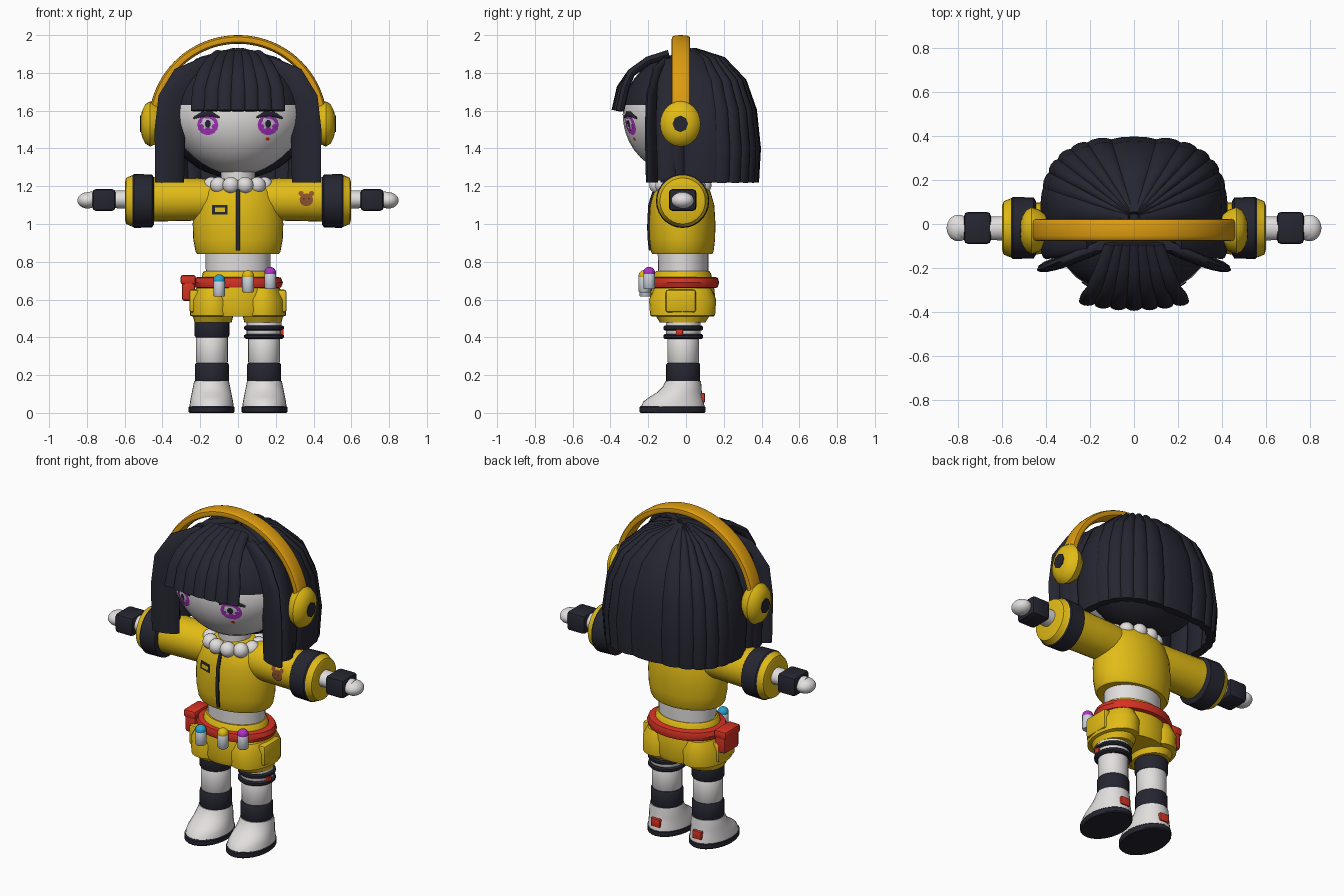
import bpy, bmesh
from math import sin, cos, pi, radians, copysign
from mathutils import Vector, Matrix
from mathutils.bvhtree import BVHTree

if "Cube" in bpy.data.objects:
    bpy.data.objects.remove(bpy.data.objects["Cube"])

COLOURS = {
    "navy": (.019, .019, .031), "yellow": (.76, .5, .008), "orange": (.72, .33, .005),
    "white": (.76, .73, .73), "red": (.68, .032, .017), "purple": (.43, .032, .56),
    "blue": (.021, .37, .64), "brown": (.28, .09, .026), "pale_grey": (.6, .64, .7),
}
MATS = {}
for key, rgb in COLOURS.items():
    m = bpy.data.materials.new(key)
    m.use_nodes = True
    m.diffuse_color = (*rgb, 1)
    m.node_tree.nodes["Principled BSDF"].inputs["Base Color"].default_value = (*rgb, 1)
    MATS[key] = m
made = []


def finish(name, bm, mats, fix=True):
    """Turn a bmesh into an object with the named materials."""
    if fix:
        bmesh.ops.recalc_face_normals(bm, faces=bm.faces)
    me = bpy.data.meshes.new(name)
    bm.to_mesh(me)
    bm.free()
    for key in mats:
        me.materials.append(MATS[key])
    ob = bpy.data.objects.new(name, me)
    bpy.context.collection.objects.link(ob)
    made.append(ob)
    return ob


def skin_rings(name, rings, mats, pick=lambda i: 0):
    """Bridge closed rings of points and cap both ends."""
    bm = bmesh.new()
    loops = [[bm.verts.new(p) for p in ring] for ring in rings]
    n = len(loops[0])
    bm.faces.new(loops[0]).material_index = pick(0)
    for i, (a, b) in enumerate(zip(loops, loops[1:])):
        for k in range(n):
            f = bm.faces.new((a[k], a[(k + 1) % n], b[(k + 1) % n], b[k]))
            f.material_index = pick(i)
    bm.faces.new(loops[-1]).material_index = pick(len(rings) - 2)
    return finish(name, bm, mats)


def stack(name, mats, rings, at=(0, 0, 0), side=0, pick=lambda i: 0, n=28):
    """Stacked ellipses (height, rx, ry, y shift); side=+-1 lays them along x."""
    out = []
    for h, rx, ry, *shift in rings:
        cy = shift[0] if shift else 0
        ring = []
        for k in range(n):
            a, b = rx * cos(2 * pi * k / n), ry * sin(2 * pi * k / n) + cy
            p = (side * h, b, a) if side else (a, b, h)
            ring.append(Vector(p) + Vector(at))
        out.append(ring)
    return skin_rings(name, out, mats, pick)


def strand(name, mat, path, sides, widths, depth, power=1, n=12):
    """Sweep a lens section along a path."""
    path = [Vector(p) for p in path]
    rings = []
    for i, p in enumerate(path):
        tangent = path[min(i + 1, len(path) - 1)] - path[max(i - 1, 0)]
        side = Vector(sides).normalized()
        out = tangent.cross(side).normalized()
        ring = []
        for k in range(n):
            c, s = cos(2 * pi * k / n), sin(2 * pi * k / n)
            c, s = copysign(abs(c) ** power, c), copysign(abs(s) ** power, s)
            ring.append(p + side * c * widths[i] / 2 + out * s * depth / 2)
        rings.append(ring)
    return skin_rings(name, rings, [mat])


def ball(name, mat, at, r):
    bm = bmesh.new()
    mx = Matrix.Translation(at) @ Matrix.Diagonal((*r, 1))
    bmesh.ops.create_uvsphere(bm, u_segments=32, v_segments=20, radius=1, matrix=mx)
    return finish(name, bm, [mat])


def box(name, mat, at, size, bevel=.012):
    bm = bmesh.new()
    bmesh.ops.create_cube(bm, size=1, matrix=Matrix.Translation(at) @ Matrix.Diagonal((*size, 1)))
    bmesh.ops.bevel(bm, geom=bm.edges[:], offset=bevel, segments=2, affect="EDGES", profile=.5)
    return finish(name, bm, [mat])


def projector(ob):
    """Return a function giving the front surface point at (x, z)."""
    me = ob.data
    tree = BVHTree.FromPolygons([v.co for v in me.vertices], [p.vertices[:] for p in me.polygons])
    def hit(x, z, lift=.004):
        return tree.ray_cast(Vector((x, -2, z)), Vector((0, 1, 0)))[0] - Vector((0, lift, 0))
    return hit


def decal(name, mat, hit, x, z, rx, rz, lift=.004, n=14, turn=0):
    """Thin plate fanned around a centre, hugging the surface."""
    bm = bmesh.new()
    mid = bm.verts.new(hit(x, z, lift))
    ang = [2 * pi * k / n + turn for k in range(n)]
    rim = [bm.verts.new(hit(x + rx * cos(a), z + rz * sin(a), lift)) for a in ang]
    for k in range(n):
        bm.faces.new((mid, rim[k], rim[(k + 1) % n]))
    return finish(name, bm, [mat], False)


# Head: tapered chin, dark hairline
head = ball("head", "white", (0, -.02, 1.58), (.37, .315, .32))
head.data.materials.append(MATS["navy"])
for v in head.data.vertices:
    v.co.x *= 1 - .5 * max(0, 1.55 - v.co.z)
for p in head.data.polygons:
    p.material_index = int(p.center.z > 1.65)
face = projector(head)
stack("neck", ["white"], [(1.1, .09, .09), (1.35, .09, .09)], (0, -.03, 0))

# Eyes, lashes and cheek mark
for s in (-1, 1):
    x, z = s * .16, 1.525
    decal("eye_iris", "purple", face, x, z, .056, .054, .003)
    decal("eye_inner", "pale_grey", face, x, z + .004, .036, .03, .005)
    for dx, dz in ((-.034, -.008), (.034, -.008), (0, -.022)):
        decal("eye_spoke", "purple", face, x + dx, z + dz, .014, .012, .006, 8)
    decal("eye_pupil", "navy", face, x, z + .006, .016, .02, .007, 10)
    decal("eye_glint", "white", face, x - .018, z + .026, .011, .01, .008, 8)
    lash = [face(x + s * d, z + h) for d, h in ((-.06, .04), (-.02, .058), (.03, .056), (.075, .036))]
    strand("eyelash", "navy", lash, (0, 0, 1), [.01, .026, .028, .012], .009)
decal("cheek_mark", "red", face, .157, 1.45, .011, .01, n=6)

# Hair: inner volume, back strands, fringe and side locks
ball("hair_core", "navy", (0, .06, 1.57), (.38, .29, .33))


def outline(t):
    c, s = cos(t), sin(t)
    return Vector((copysign(.41 * abs(c) ** .667, c), copysign(.35 * abs(s) ** .667, s), 0))


COUNT = 15
step = radians(200) / (COUNT - 1)
FALL = [(.05, 1.905), (.46, 1.86), (.76, 1.75), (.91, 1.6), (.97, 1.4), (.94, 1.22)]
for i in range(COUNT):
    t = radians(-10) + i * step
    across = outline(t + step / 2) - outline(t - step / 2)
    path = [outline(t) * f + Vector((0, .03, z)) for f, z in FALL]
    strand("back_hair_strand", "navy", path, across,
           [across.length * 1.25 * max(f, .3) for f, z in FALL], .055)

for i in range(-3, 4):
    x = i * .07
    bend = .0025 * i * i
    path = [(x * .5, -.09, 1.9), (x * .68, -.2, 1.865), (x * .84, -.29, 1.8),
            (x * .95, -.345 + bend, 1.72), (x, -.372 + bend, 1.6)]
    strand("fringe_strand", "navy", path, (1, 0, 0), [.06, .07, .08, .085, .08], .045)

for s in (-1, 1):
    path = [(s * .13, -.09, 1.88), (s * .24, -.14, 1.82), (s * .325, -.175, 1.68),
            (s * .36, -.185, 1.5), (s * .362, -.18, 1.22)]
    strand("side_lock", "navy", path, (1, -.3 * s, 0), [.14, .2, .2, .17, .16], .05)
    path = [(s * .2, -.08, 1.86), (s * .33, -.09, 1.75), (s * .4, -.1, 1.55), (s * .4, -.1, 1.23)]
    strand("temple_strand", "navy", path, (0, 1, 0), [.1, .12, .12, .1], .05)

# Headphones
arc = [radians(a) for a in range(4, 177, 4)]
strand("headband", "orange", [(.45 * cos(a), -.027, 1.53 + .447 * sin(a)) for a in arc],
       (0, 1, 0), [.098] * len(arc), .046, .6, 16)
for s in (-1, 1):
    stack("ear_cup", ["yellow"], [(.4, .08, .07), (.43, .105, .095), (.465, .12, .107),
          (.49, .105, .093), (.508, .07, .062), (.514, .04, .04)], (0, -.03, 1.53), s)
    stack("ear_cup_centre", ["navy"], [(.5, .044, .041), (.518, .044, .041)], (0, -.03, 1.53), s, n=8)

# Jacket with collar, zip and pocket
jacket = stack("jacket", ["yellow"], [(.84, .215, .158), (.855, .225, .166), (.92, .237, .174), (1, .24, .176),
               (1.1, .232, .17), (1.17, .21, .15), (1.22, .16, .12), (1.24, .1, .09)], (0, -.02, 0), n=40)
chest = projector(jacket)
strand("zip", "navy", [chest(0, .86 + .04 * i, .002) for i in range(9)], (1, 0, 0), [.02] * 9, .016, .5)
decal("chest_pocket", "navy", chest, -.096, 1.075, .058, .036, .005, 4, pi / 4)
decal("chest_pocket_inset", "yellow", chest, -.096, 1.075, .038, .016, .009, 4, pi / 4)
for i in range(12):
    a = 2 * pi * (i + .5) / 12
    ball("collar_fluff", "white", (.145 * sin(a), -.03 - .125 * cos(a), 1.205), (.044, .044, .044))

# Arms
for s in (-1, 1):
    at = (0, -.02, 1.13)
    sleeve = stack("sleeve", ["yellow"], [(.08, .1, .1), (.2, .112, .112), (.32, .114, .114),
                   (.46, .118, .118)], at, s)
    stack("cuff", ["navy", "yellow"], [(.445, .125, .122), (.455, .14, .138), (.55, .143, .141), (.558, .136, .134),
          (.575, .13, .128), (.592, .122, .12), (.598, .1, .1)], (0, -.018, 1.122), s,
          lambda i: int(i > 2))
    stack("forearm", ["white"], [(.56, .05, .055), (.8, .04, .05)], at, s)
    box("wristband", "navy", (s * .71, -.018, 1.127), (.122, .145, .115), .018)
    ball("hand", "white", (s * .796, -.018, 1.125), (.054, .06, .043))

# Bear badge on the left sleeve
arm = projector(sleeve)
decal("badge_face", "brown", arm, .362, 1.128, .036, .034, .006)
for s in (-1, 1):
    decal("badge_ear", "brown", arm, .362 + s * .028, 1.162, .014, .014, .006, 10)
    decal("badge_eye", "navy", arm, .362 + s * .013, 1.134, .004, .004, .009, 6)

# Waist, shorts and belt
stack("waist", ["white"], [(.7, .17, .133), (.87, .172, .135)], (0, -.015, 0))
stack("shorts_hips", ["yellow"], [(.51, .19, .165), (.54, .215, .172), (.62, .215, .172), (.68, .2, .165),
      (.74, .188, .15), (.752, .178, .14)], (0, -.018, 0))
stack("belt", ["red"], [(.66, .21, .165), (.665, .228, .18), (.69, .238, .188), (.715, .228, .18),
      (.72, .21, .165)], (0, -.012, 0))
for s in (-1, 1):
    stack("shorts_leg", ["yellow"], [(.478, .098, .12), (.51, .106, .14), (.515, .122, .172), (.6, .12, .178),
          (.66, .09, .15)], (s * .132, -.018, 0))
    box("side_pocket", "yellow", (s * .232, -.028, .592), (.05, .16, .12))
box("belt_pouch", "red", (-.262, -.02, .655), (.07, .14, .125), .015)
box("belt_pouch_flap", "red", (-.264, -.02, .705), (.082, .15, .05), .014)

# Belt vials with coloured stoppers
for x, y, z, tint in ((-.1, -.215, .615, "blue"), (.053, -.22, .638, "yellow"), (.17, -.195, .655, "purple")):
    stack("vial", ["pale_grey"], [(0, .026, .026), (.006, .031, .031), (.08, .031, .031), (.086, .027, .027)],
          (x, y, z), n=16)
    ball("vial_stopper", tint, (x, y, z + .088), (.031, .031, .03))

# Legs and boots
for s in (-1, 1):
    spans = [(.15, .265, "navy", .09), (.26, .41, "white", .084), (.4, .52, "navy" if s < 0 else "white", .092)]
    for low, high, tint, r in spans:
        stack("leg_" + tint, [tint], [(low, r - .006, r - .006), (low + .01, r, r), (high - .01, r, r),
              (high, r - .006, r - .006)], (s * .138, -.015, 0))
    stack("boot_sole", ["navy"], [(0, .116, .168), (.006, .121, .174), (.03, .121, .174), (.036, .115, .168)],
          (s * .14, -.072, 0))
    stack("boot_upper", ["white"], [(.034, .117, .168, -.07), (.06, .114, .16, -.066), (.085, .109, .14, -.052),
          (.11, .104, .118, -.034), (.14, .098, .102, -.02), (.168, .092, .094, -.015)], (s * .14, 0, 0))
    box("heel_tag", "red", (s * .14, .088, .08), (.06, .024, .05), .005)
for z in (.405, .45):
    stack("garter_ring", ["navy"], [(-.013, .096, .098), (-.006, .105, .105), (.006, .105, .105),
          (.013, .096, .098)], (.138, -.015, z))
box("garter_clip", "red", (.232, -.035, .427), (.018, .036, .03), .004)

# Smooth shading with sharp edges kept
bpy.ops.object.select_all(action="DESELECT")
for ob in made:
    ob.select_set(True)
bpy.context.view_layer.objects.active = made[0]
bpy.ops.object.shade_smooth_by_angle(angle=radians(40))
